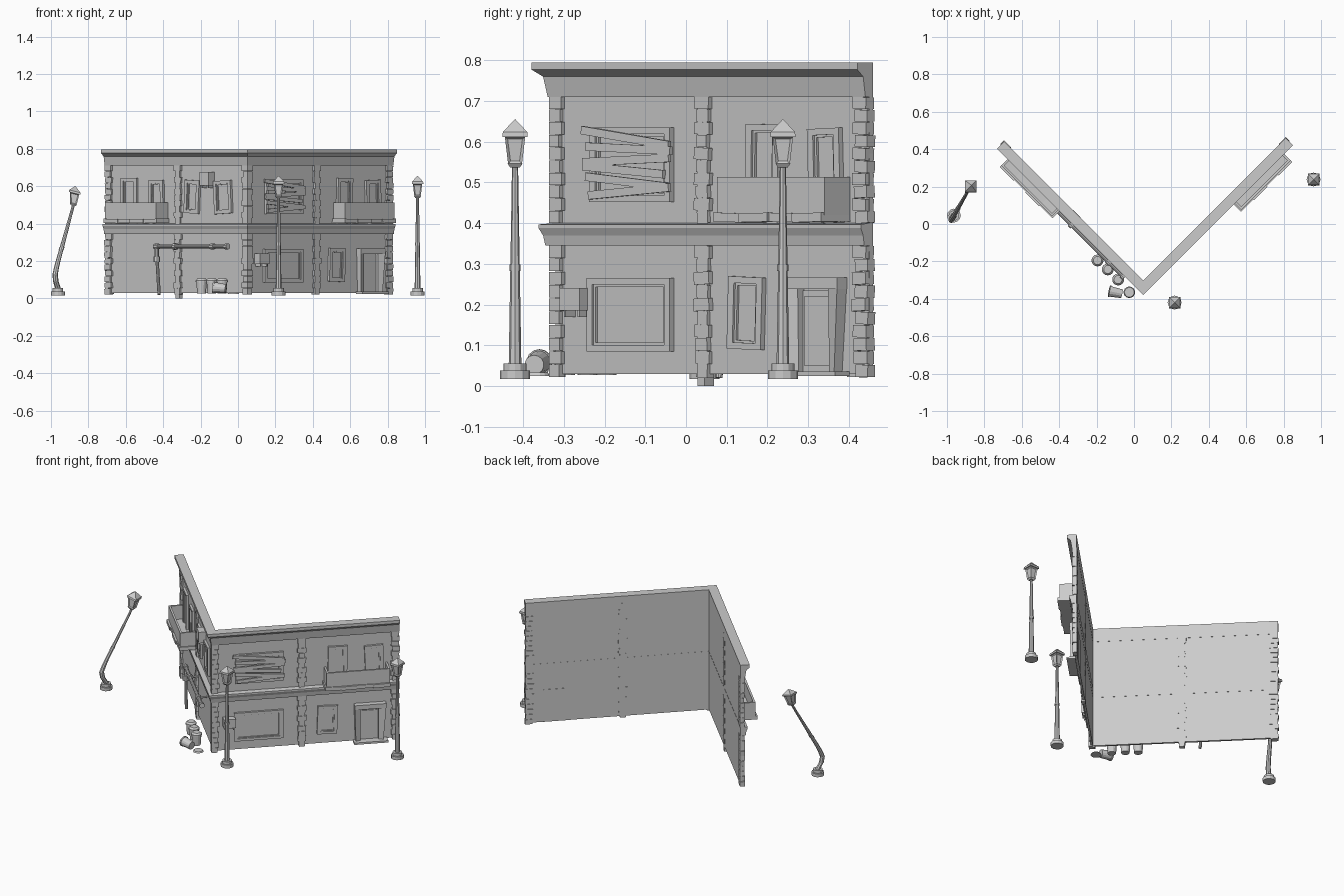
import bpy, bmesh, math, random
from mathutils import Vector, Matrix

if "Cube" in bpy.data.objects:
    bpy.data.objects.remove(bpy.data.objects["Cube"])

random.seed(4)
R2 = math.sqrt(0.5)
CORNER = Vector((0.05, -0.32, 0))
# Wall frames: (direction along wall, outward normal)
WALLS = {"right": (Vector((R2, R2, 0)), Vector((R2, -R2, 0))),
         "left": (Vector((-R2, R2, 0)), Vector((-R2, -R2, 0)))}
LENGTH = {"right": 1.09, "left": 1.065}


def place(wall, s, d, z):
    u, n = WALLS[wall]
    return CORNER + u * s + n * d + Vector((0, 0, z))


def finish(name, bm):
    bmesh.ops.remove_doubles(bm, verts=bm.verts, dist=1e-6)
    bmesh.ops.recalc_face_normals(bm, faces=bm.faces)
    me = bpy.data.meshes.new(name)
    bm.to_mesh(me)
    bm.free()
    ob = bpy.data.objects.new(name, me)
    bpy.context.collection.objects.link(ob)
    return ob


def loft(bm, a, b):
    """Closed solid between two matching loops of points."""
    va, vb = [bm.verts.new(p) for p in a], [bm.verts.new(p) for p in b]
    n = len(va)
    bm.faces.new(va)
    bm.faces.new(vb[::-1])
    for i in range(n):
        bm.faces.new((va[i], va[(i + 1) % n], vb[(i + 1) % n], vb[i]))


def box(bm, wall, s0, s1, d0, d1, z0, z1, rot=0, pivot=None):
    """Box in wall space, turned in the wall plane by rot degrees."""
    ps, pz = pivot or ((s0 + s1) / 2, (z0 + z1) / 2)
    c, k = math.cos(math.radians(rot)), math.sin(math.radians(rot))

    def ring(d):
        return [place(wall, ps + (s - ps) * c - (z - pz) * k, d, pz + (s - ps) * k + (z - pz) * c)
                for s, z in ((s0, z0), (s1, z0), (s1, z1), (s0, z1))]
    loft(bm, ring(d0), ring(d1))


def boxes(name, wall, items):
    bm = bmesh.new()
    for it in items:
        box(bm, wall, *it)
    return finish(name, bm)


def band(name, wall, profile):
    """Moulding extruded along a wall, mitred at the street corner."""
    bm = bmesh.new()
    loft(bm, [place(wall, -d, d, z) for d, z in profile],
         [place(wall, LENGTH[wall], d, z) for d, z in profile])
    return finish(name, bm)


def window(name, wall, s0, s1, z0, z1, rot=0, w=0.02, d=0.014):
    bm = bmesh.new()
    pv = ((s0 + s1) / 2, (z0 + z1) / 2)
    for f, dep in ((0, d), (w, d * 0.6)):
        t = w if f == 0 else w * 0.35
        a, b, lo, hi = s0 + f, s1 - f, z0 + f * 0.8, z1 - f * 0.8
        for r in ((a, a + t, lo, hi), (b - t, b, lo, hi),
                  (a + t, b - t, lo, lo + t * 0.8), (a + t, b - t, hi - t * 0.8, hi)):
            box(bm, wall, r[0], r[1], -0.008, dep, r[2], r[3], rot, pv)
    box(bm, wall, s0 + w, s1 - w, -0.008, 0.002, z0 + w, z1 - w, rot, pv)
    return finish(name, bm)


def tube(bm, a, b, r1, r2=None, n=10, spin=0):
    a, b = Vector(a), Vector(b)
    q = (b - a).to_track_quat('Z', 'Y').to_matrix().to_4x4()
    m = Matrix.Translation((a + b) / 2) @ q @ Matrix.Rotation(spin, 4, 'Z')
    return bmesh.ops.create_cone(bm, cap_ends=True, segments=n, radius1=r1,
                                 radius2=r1 if r2 is None else r2, depth=(b - a).length, matrix=m)["verts"]


# Walls, mouldings and stone trim
for wall, L in LENGTH.items():
    band(wall + "_wall", wall, [(-0.012, 0.03), (0, 0.03), (0, 0.78), (-0.012, 0.78)])
    band(wall + "_cornice", wall, [(-0.013, 0.71), (0.014, 0.71), (0.022, 0.76), (0.042, 0.777),
                                   (0.042, 0.795), (-0.013, 0.795)])
    band(wall + "_ledge", wall, [(-0.013, 0.345), (0.018, 0.345), (0.022, 0.37), (0.03, 0.388),
                                 (0.03, 0.397), (-0.013, 0.402)])
    stones = []
    for z0, z1 in ((0.022, 0.347), (0.4, 0.712)):
        h = (z1 - z0) / 10
        for i in range(10):
            e = 0.007 * (i % 2) + random.uniform(0, 0.004)
            z, d = z0 + i * h, random.uniform(0.009, 0.015)
            t = random.uniform(-4, 4)
            stones += [(-0.012, 0.022 + e, -0.01, 0.012, z, z + h * 0.95),
                       (L - 0.038 - e, L + 0.004 - e * 0.5, -0.016, d, z, z + h * 0.93, t),
                       (0.502 - e, 0.535 + e, -0.014, d, z, z + h * 0.95, t)]
    boxes(wall + "_stone_trim", wall, stones)
    boxes(wall + "_pilaster", wall, [(0.503, 0.535, -0.014, 0.01, 0.0 if wall == "left" else 0.02, 0.75)])

# Windows and balcony doors
for i, w in enumerate([
        ("right", 0.12, 0.41, 0.085, 0.265, 0), ("right", 0.61, 0.728, 0.09, 0.268, -2),
        ("right", 0.13, 0.41, 0.452, 0.635, 0), ("right", 0.672, 0.785, 0.4, 0.643, -1),
        ("right", 0.89, 1.0, 0.4, 0.633, 2), ("left", 0.825, 0.945, 0.4, 0.643, 0),
        ("left", 0.625, 0.733, 0.4, 0.632, -2), ("left", 0.356, 0.465, 0.455, 0.632, 3),
        ("left", 0.112, 0.242, 0.453, 0.63, -3)]):
    window(f"{w[0]}_window_{i}", *w)

# Boards nailed across the upper window
boxes("window_boards", "right",
      [(0.115 + a, 0.415 + b, 0.014, 0.024, z, z + 0.02, r) for a, b, z, r in (
          (-0.005, 0.0, 0.6, -7), (0.01, 0.005, 0.573, -2), (0, 0.0, 0.545, 2),
          (0.0, -0.02, 0.52, -4), (0.01, -0.01, 0.492, -5), (0.02, 0, 0.468, 4))])

# Street door with deep flared frame and step
bm = bmesh.new()
box(bm, "right", 0.855, 0.985, -0.014, 0.003, 0.03, 0.235)
for a, b, t in ((0.833, 0.862, 0.826), (0.995, 0.968, 1.012)):
    loft(bm, [place("right", s, d, 0.032) for s, d in ((a, 0), (a, 0.028), (b, 0.018), (b, 0))],
         [place("right", s, d, 0.262) for s, d in ((t, 0), (t, 0.034), (b, 0.022), (b, 0))])
box(bm, "right", 0.826, 1.012, 0, 0.034, 0.238, 0.266)
box(bm, "right", 0.87, 0.96, 0, 0.008, 0.05, 0.22)
finish("street_door", bm)
boxes("door_step", "right", [(0.82, 1.02, 0, 0.05, 0.024, 0.036)])

# Balconies: three parapet sides on separate floor slabs
for wall, s0, s1 in (("right", 0.65, 1.023), ("left", 0.6, 0.985)):
    q, D = (s1 - s0) / 4, 0.09
    boxes(wall + "_balcony_parapet", wall, [(s0, s1, D - 0.012, D, 0.42, 0.514),
                                            (s0, s0 + 0.012, 0, D - 0.012, 0.42, 0.514),
                                            (s1 - 0.012, s1, 0, D - 0.012, 0.42, 0.514)])
    boxes(wall + "_balcony_floor", wall,
          [(s0 - 0.008 + i * q, s0 + (i + 1) * q, 0, D + 0.006 * (1 + i % 2), 0.403, 0.425, (-1.5, 1, -1, 1.5)[i])
           for i in range(4)])

# Wall boxes with brackets
for wall, s, z, w, h in (("right", 0.055, 0.185, 0.07, 0.056), ("left", 0.25, 0.605, 0.07, 0.07)):
    boxes(wall + "_wall_box", wall, [(s, s + w, 0, 0.042, z, z + h),
                                     (s + 0.008, s + 0.014, 0, 0.035, z - 0.015, z),
                                     (s + w - 0.014, s + w - 0.008, 0, 0.035, z - 0.015, z)])

# Drain pipe on the left wall
bm = bmesh.new()
P = lambda s, z, d=0.05: place("left", s, d, z)
for a, b, r in ((P(0.1, 0.278), P(0.63, 0.278), 0.011), (P(0.635, 0.288), P(0.635, 0.2), 0.012),
                (P(0.632, 0.2), P(0.617, 0.02), 0.009), (P(0.635, 0.225), P(0.635, 0.195), 0.019),
                (P(0.62, 0.278), P(0.65, 0.278), 0.015), (P(0.485, 0.278), P(0.505, 0.278), 0.018),
                (P(0.2, 0.278), P(0.225, 0.278), 0.016), (P(0.095, 0.278), P(0.115, 0.278), 0.016),
                (P(0.495, 0.278, 0), P(0.495, 0.278), 0.006), (P(0.21, 0.278, 0), P(0.21, 0.278), 0.006)):
    tube(bm, a, b, r)
finish("drain_pipe", bm)


# Dustbins, one tipped over with its lid beside it
def dustbin(name, base, axis, lid=True):
    bm = bmesh.new()
    base, axis = Vector(base), Vector(axis).normalized()
    tube(bm, base, base + axis * 0.068, 0.024, 0.029, 14)
    tube(bm, base + axis * 0.062, base + axis * 0.07, 0.032, n=14)
    if lid:
        tube(bm, base + axis * 0.07, base + axis * 0.08, 0.031, 0.022, 14)
    finish(name, bm)


for i, (x, y) in enumerate(((-0.195, -0.195), (-0.14, -0.243), (-0.085, -0.297))):
    dustbin(f"dustbin_{i}", (x, y, 0.027), (0, 0, 1))
dustbin("tipped_dustbin", (-0.065, -0.373, 0.052), (-1, 0.2, 0.1), False)
bm = bmesh.new()
tube(bm, (-0.025, -0.365, 0.025), (-0.025, -0.365, 0.033), 0.031, 0.026, 14)
finish("dustbin_lid", bm)


# Street lamps
def lamp(name, x, y, bend=None):
    bm = bmesh.new()
    V = lambda z: Vector((0, 0, z))
    tube(bm, V(0.017), V(0.038), 0.037, n=12)
    tube(bm, V(0.038), V(0.055), 0.028, n=12)
    n, z0, z1 = 12, 0.055, 0.54
    rad = lambda z: 0.0155 - 0.008 * (z - z0) / (z1 - z0)
    for i in range(n):
        a, b = z0 + (z1 - z0) * i / n, z0 + (z1 - z0) * (i + 1) / n
        tube(bm, V(a), V(b), rad(a), rad(b), 8)
    tube(bm, V(0.283), V(0.298), 0.014, n=8)
    q, k = math.pi / 4, math.sqrt(2)
    # lantern with recessed panes, then cap and pyramid roof
    body = set(tube(bm, V(0.545), V(0.612), 0.017 * k, 0.025 * k, 4, q))
    sides = [f for f in bm.faces if set(f.verts) <= body and abs(f.normal.z) < 0.8]
    bmesh.ops.inset_individual(bm, faces=sides, thickness=0.009, depth=-0.006)
    tube(bm, V(0.537), V(0.547), 0.012 * k, 0.019 * k, 4, q)
    tube(bm, V(0.612), V(0.624), 0.031 * k, 0.03 * k, 4, q)
    tube(bm, V(0.624), V(0.656), 0.03 * k, 0, 4, q)
    if bend:
        for v in bm.verts:
            z = v.co.z
            for (a, m0), (b, m1) in zip(bend, bend[1:]):
                if a <= z <= b:
                    m = m0 + (m1 - m0) * (z - a) / (b - a)
                    v.co.x += 0.5 * m
                    v.co.y += 0.87 * m
            if z > 0.056:
                v.co.z = 0.055 + (z - 0.055) * 0.91 - (v.co.x - 0.09) * 0.25 * (z > 0.53)
    bmesh.ops.translate(bm, verts=bm.verts, vec=(x, y, 0))
    finish(name, bm)


lamp("street_lamp_front", 0.217, -0.42)
lamp("street_lamp_right", 0.96, 0.238)
lamp("bent_street_lamp", -0.963, 0.045,
     [(0, 0), (0.056, 0), (0.1, -0.025), (0.14, -0.03), (0.2, -0.005), (0.31, 0.05), (0.54, 0.165), (0.7, 0.195)])
